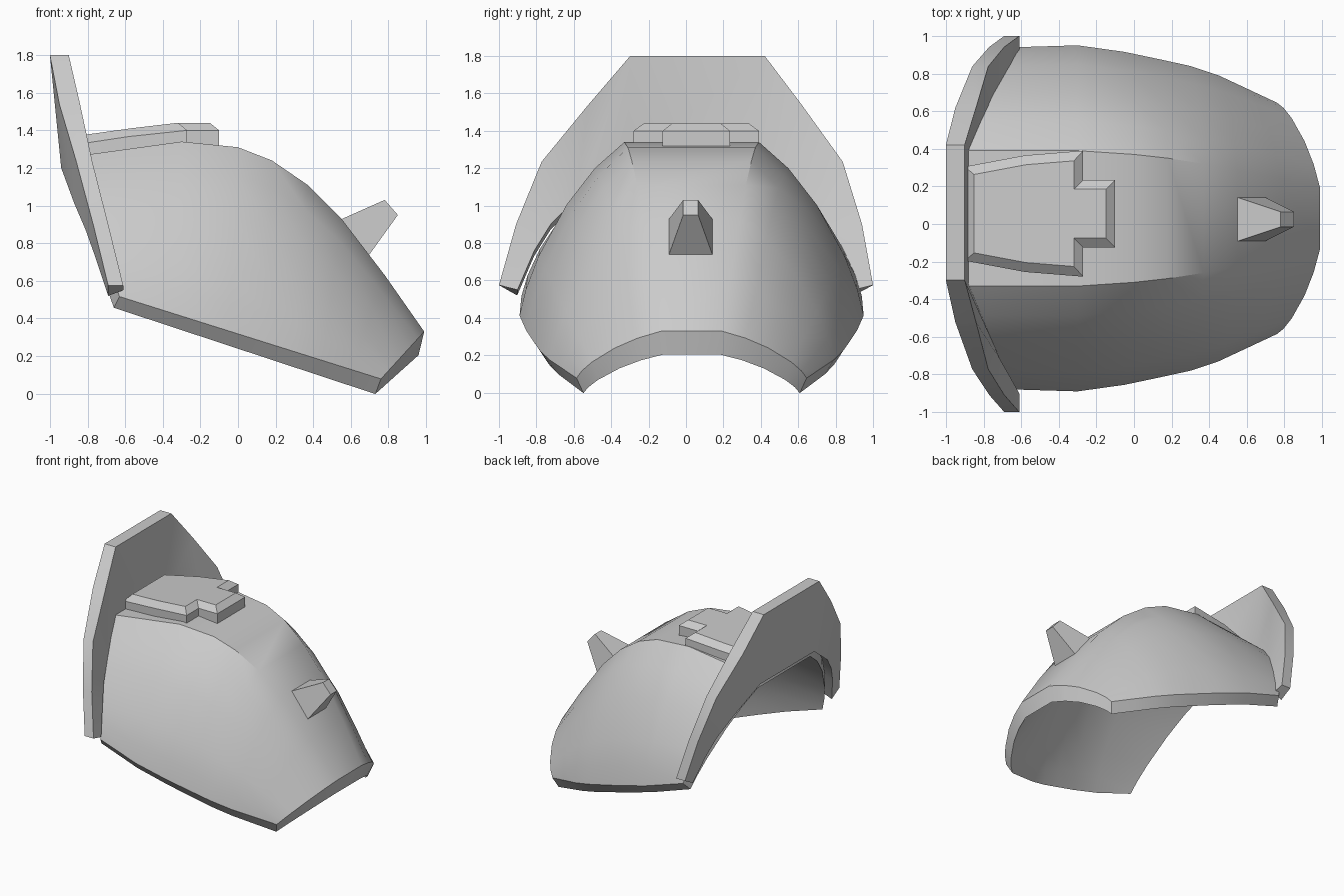
import bpy, bmesh
from math import radians

if "Cube" in bpy.data.objects:
    bpy.data.objects.remove(bpy.data.objects["Cube"])


def add_object(name, bm, angle=35):
    bmesh.ops.recalc_face_normals(bm, faces=bm.faces)
    mesh = bpy.data.meshes.new(name)
    bm.to_mesh(mesh)
    bm.free()
    ob = bpy.data.objects.new(name, mesh)
    bpy.context.collection.objects.link(ob)
    bpy.ops.object.select_all(action='DESELECT')
    ob.select_set(True)
    bpy.context.view_layer.objects.active = ob
    bpy.ops.object.shade_smooth_by_angle(angle=radians(angle))
    return ob


def loft(name, rings):
    """Skin a list of closed rings and cap both ends."""
    bm = bmesh.new()
    vs = [[bm.verts.new(p) for p in r] for r in rings]
    n = len(vs[0])
    for a, b in zip(vs, vs[1:]):
        for i in range(n):
            j = (i + 1) % n
            bm.faces.new((a[i], a[j], b[j], b[i]))
    return bm, vs


# Curved shell: bottom edge (x, half width) and ridge (x, z, half width) per row
bottom = [(-.63, .91), (-.3, .92), (-.05, .885), (.14, .845), (.3, .81),
          (.45, .76), (.6, .69), (.76, .615)]
ridge = [(-.88, 1.26, .36), (-.3, 1.34, .36), (0, 1.31, .34), (.18, 1.24, .32),
         (.37, 1.11, .29), (.55, .93, .26), (.78, .63, .21), (.99, .33, .16)]
steps = [(1, 0), (.94, .15), (.82, .34), (.55, .64), (.28, .85), (0, 1)]
rings = []
for (xb, yb), (xt, zt, yt) in zip(bottom, ridge):
    zb = .51 - .315 * (xb + .61)
    outer, inner = [], []
    for fy, fz in steps:
        x, y, z = xb + (xt - xb) * fz, yt + (yb - yt) * fy, zb + (zt - zb) * fz
        outer.append((x, y, z))
        drop = .06 + .015 * (xb + .6) + .045 * fz
        inner.append((x - .03, y * .94, z - drop))

    def arch(half):
        full = half + [(x, -y, z) for x, y, z in reversed(half)]
        return [(x, y + .03, z) for x, y, z in full]
    rings.append(arch(outer) + arch(inner)[::-1])
bm, vs = loft("shell", rings)
n = len(rings[0])
for ring in (vs[0], vs[-1]):
    for i in range(n // 2 - 1):
        bm.faces.new((ring[i], ring[i + 1], ring[n - 2 - i], ring[n - 1 - i]))
add_object("curved_shell", bm)

# Raised collar: half stations of outer edge (y, z, back x, front x)
# followed by inner edge (y, z, back x, front x)
collar = [((1.0, .575, -.69, -.61), (.90, .52, -.69, -.61)),
          ((.925, .90, -.77, -.69), (.82, .73, -.76, -.66)),
          ((.805, 1.235, -.86, -.775), (.74, .87, -.81, -.71)),
          ((.57, 1.54, -.95, -.84), (.61, 1.01, -.87, -.77)),
          ((.36, 1.80, -1.0, -.90), (.35, 1.20, -.94, -.88))]


def station(o, i, side):
    pts = [(o[2], o[0], o[1]), (o[3], o[0], o[1]),
           (i[3], i[0], i[1] + .03), (i[2], i[0], i[1])]
    return [(x, side * y + .05 * (z - .575), z) for x, y, z in pts]


rings = [station(o, i, 1) for o, i in collar]
rings += [station(o, i, -1) for o, i in reversed(collar)]
bm, vs = loft("collar", rings)
bm.faces.new(vs[0])
bm.faces.new(vs[-1])
add_object("back_collar", bm)

# Stepped plate on the crown with a chamfered top edge
half = [(-.90, .25), (-.58, .31), (-.27, .335), (-.27, .18), (-.10, .18)]
outline = [(x, y + .055) for x, y in half]
outline += [(x, -y + .055) for x, y in reversed(half)]
bm = bmesh.new()
face = bm.faces.new([bm.verts.new((x, y, 1.26)) for x, y in outline])
face.normal_update()
if face.normal.z < 0:
    face.normal_flip()
top = bmesh.ops.extrude_face_region(bm, geom=[face])["geom"]
for v in [g for g in top if isinstance(g, bmesh.types.BMVert)]:
    v.co.z = 1.40 - .15 * max(0, -.36 - v.co.x)
cap = [g for g in top if isinstance(g, bmesh.types.BMFace)]
bm.normal_update()
bmesh.ops.inset_region(bm, faces=cap, thickness=.05, use_even_offset=True)
for f in cap:
    for v in f.verts:
        v.co.z = 1.44 - .14 * max(0, -.36 - v.co.x)
add_object("crown_plate", bm)

# Tapered spike on the sloping end
ends = [((.51, .91), (.67, .70), .13), ((.78, 1.03), (.85, .95), .04)]
rings = [[(u[0], .025 + h, u[1]), (u[0], .025 - h, u[1]),
          (l[0], .025 - h, l[1]), (l[0], .025 + h, l[1])] for u, l, h in ends]
bm, vs = loft("spike", rings)
bm.faces.new(vs[0])
bm.faces.new(vs[-1])
add_object("spike", bm, 15)
